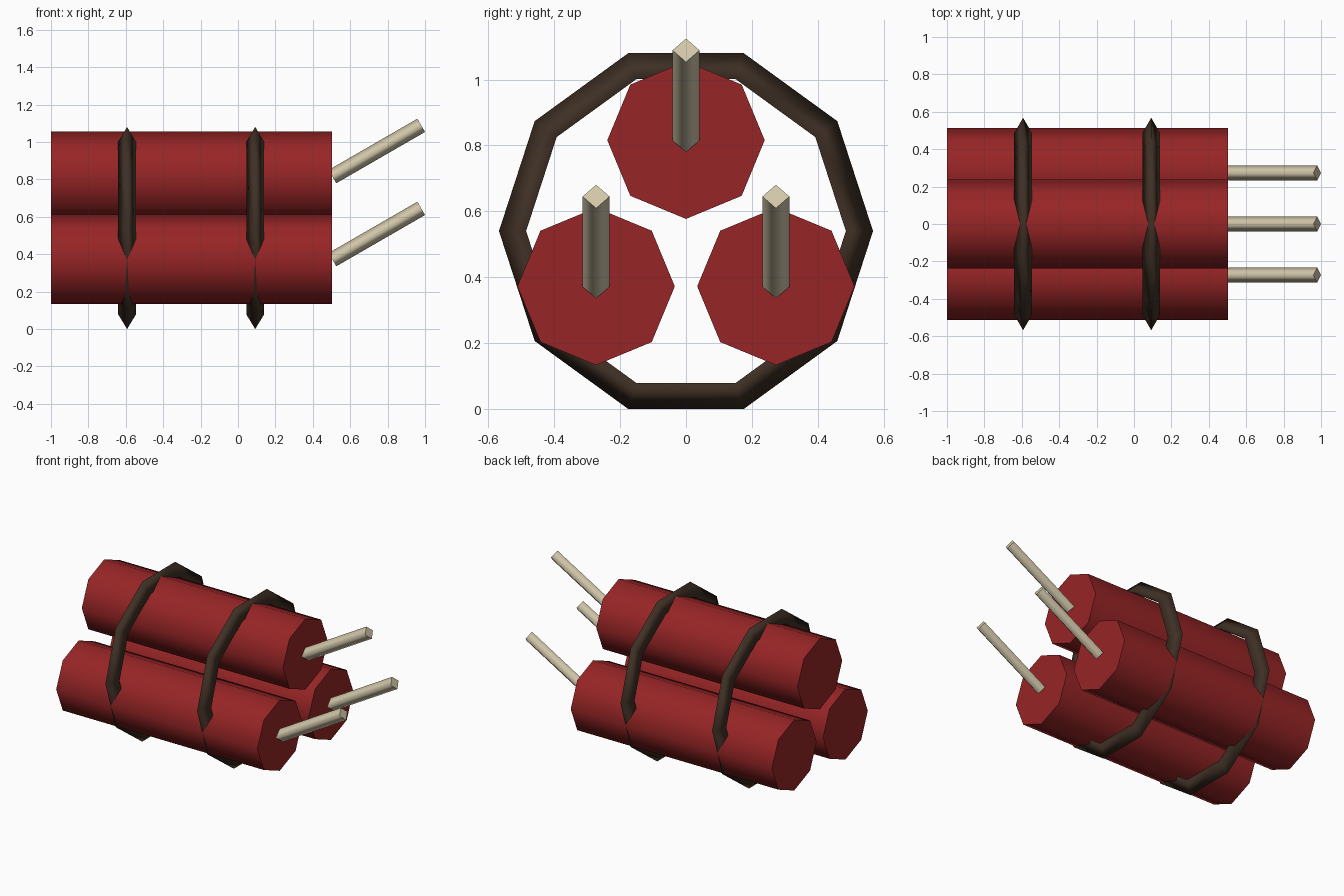
import bpy
import bmesh
from math import radians, sin, cos
from mathutils import Matrix, Vector

cube = bpy.data.objects.get("Cube")
if cube:
    bpy.data.objects.remove(cube, do_unlink=True)


def make_material(name, rgb):
    mat = bpy.data.materials.new(name)
    mat.use_nodes = True
    color = (*rgb, 1.0)
    mat.diffuse_color = color
    mat.node_tree.nodes["Principled BSDF"].inputs["Base Color"].default_value = color
    return mat


RED = make_material("red paper", (0.31, 0.018, 0.019))
BROWN = make_material("dark brown strap", (0.049, 0.029, 0.018))
CREAM = make_material("cream cord", (0.64, 0.57, 0.40))


def prism(name, sides, radius, start, length, tilt, mat):
    """Smooth-sided prism with flat caps, running from start towards +x, raised by tilt."""
    direction = Vector((cos(tilt), 0, sin(tilt)))
    mesh = bpy.data.meshes.new(name)
    bm = bmesh.new()
    bmesh.ops.create_cone(bm, cap_ends=True, segments=sides,
                          radius1=radius, radius2=radius, depth=length)
    for face in bm.faces:
        face.smooth = abs(face.normal.z) < 0.5
    centre = Vector(start) + direction * length / 2
    bm.transform(Matrix.Translation(centre) @ Matrix.Rotation(radians(90) - tilt, 4, "Y"))
    bm.to_mesh(mesh)
    bm.free()
    mesh.materials.append(mat)
    obj = bpy.data.objects.new(name, mesh)
    bpy.context.collection.objects.link(obj)


# Three octagonal sticks, each with a slanted square fuse
for place, y, z in (("top", 0, 0.816), ("front", -0.273, 0.372), ("back", 0.273, 0.372)):
    prism(place + "_stick", 8, 0.239, (-1, y, z), 1.503, 0, RED)
    prism(place + "_fuse", 4, 0.041, (0.505, y, z - 0.001), 0.548, radians(30), CREAM)

# Two ten-sided straps with a triangular section
for name, x in (("rear_strap", -0.593), ("fuse_end_strap", 0.092)):
    bpy.ops.mesh.primitive_torus_add(
        major_segments=10, minor_segments=3, major_radius=0.513, minor_radius=0.055,
        location=(x, 0, 0.54), rotation=(radians(90), 0, radians(90)))
    strap = bpy.context.object
    strap.name = name
    strap.data.materials.append(BROWN)
    bpy.ops.object.shade_smooth()
